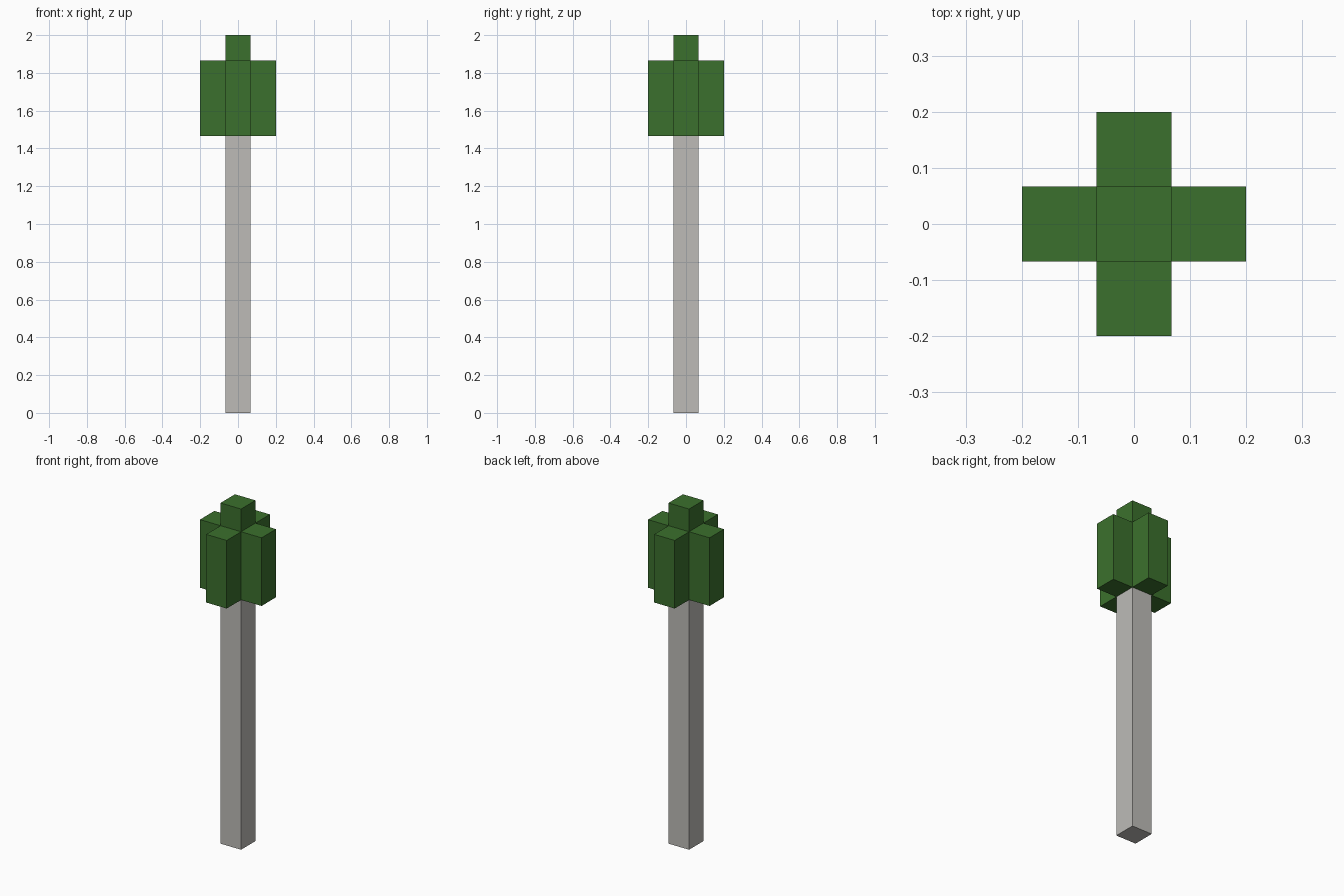
import bpy
import bmesh
from mathutils import Matrix, Vector

if "Cube" in bpy.data.objects:
    bpy.data.objects.remove(bpy.data.objects["Cube"], do_unlink=True)

U = 2 / 15            # edge of one block
TRUNK_H = 11 * U
CROWN_H = 3 * U


def make_material(name, rgb):
    mat = bpy.data.materials.new(name)
    mat.use_nodes = True
    color = (*rgb, 1)
    mat.diffuse_color = color
    mat.node_tree.nodes["Principled BSDF"].inputs["Base Color"].default_value = color
    return mat


def make_object(name, bm, mat):
    bmesh.ops.recalc_face_normals(bm, faces=bm.faces)
    mesh = bpy.data.meshes.new(name)
    bm.to_mesh(mesh)
    bm.free()
    mesh.materials.append(mat)
    obj = bpy.data.objects.new(name, mesh)
    bpy.context.collection.objects.link(obj)
    return obj


def extrude_up(bm, faces, height):
    geom = bmesh.ops.extrude_face_region(bm, geom=faces)["geom"]
    verts = [g for g in geom if isinstance(g, bmesh.types.BMVert)]
    bmesh.ops.translate(bm, verts=verts, vec=(0, 0, height))
    return [g for g in geom if isinstance(g, bmesh.types.BMFace)]


bark = make_material("pale grey bark", (0.51, 0.50, 0.475))
leaf = make_material("leaf green", (0.044, 0.163, 0.026))

# Trunk: one square post
bm = bmesh.new()
bmesh.ops.create_cube(bm, size=1, matrix=Matrix.Translation((0, 0, TRUNK_H / 2))
                      @ Matrix.Diagonal((U, U, TRUNK_H, 1)))
make_object("trunk", bm, bark)

# Crown: plus-shaped block with a raised centre
bm = bmesh.new()
bmesh.ops.create_grid(bm, x_segments=3, y_segments=3, size=1.5 * U,
                      matrix=Matrix.Translation((0, 0, TRUNK_H)))
corners = [f for f in bm.faces
           if min(abs(c) for c in f.calc_center_median().xy) > U / 2]
bmesh.ops.delete(bm, geom=corners, context='FACES')
top = extrude_up(bm, bm.faces[:], CROWN_H)
centre = [f for f in top if f.calc_center_median().xy.length < U / 2]
extrude_up(bm, centre, U)
make_object("leaf_crown", bm, leaf)
